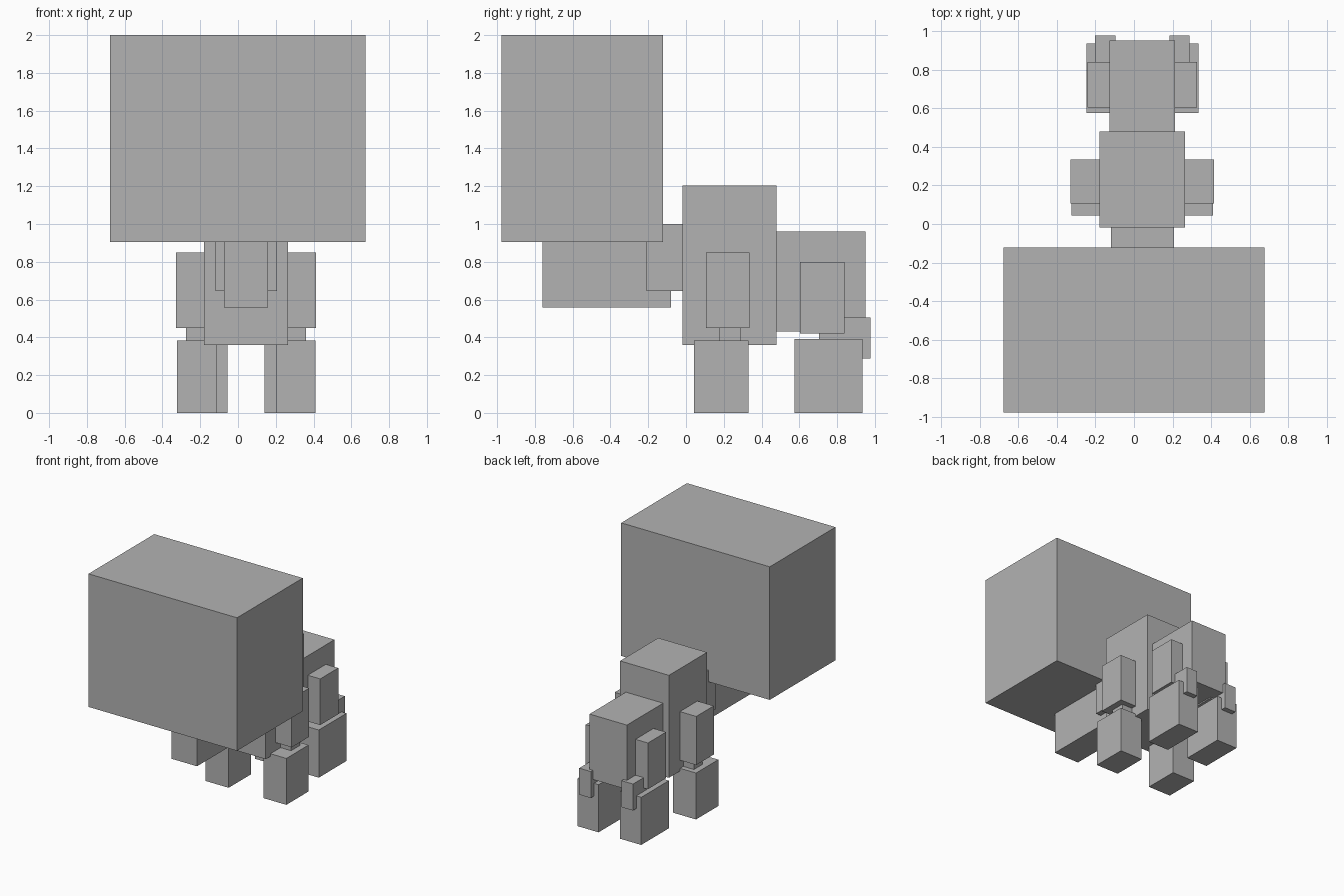
import bpy

if "Cube" in bpy.data.objects:
    bpy.data.objects.remove(bpy.data.objects["Cube"])

grey = bpy.data.materials.new("plain grey")
grey.diffuse_color = (0.45, 0.45, 0.45, 1.0)
grey.use_nodes = True
grey.node_tree.nodes["Principled BSDF"].inputs["Base Color"].default_value = grey.diffuse_color

BODY_X = 0.043  # centre line of the body, slightly off the head's centre


def box(name, x, y, z):
    """Box from its (min, max) range on each axis."""
    bpy.ops.mesh.primitive_cube_add(size=1)
    ob = bpy.context.object
    ob.name = name
    ob.data.name = name
    for v in ob.data.vertices:
        v.co = [r[0] if c < 0 else r[1] for c, r in zip(v.co, (x, y, z))]
    ob.data.materials.append(grey)
    return ob


def body_box(name, half_width, y, z):
    """Box centred on the body's centre line."""
    return box(name, (BODY_X - half_width, BODY_X + half_width), y, z)


def leg_pair(name, inner, outer, y, z):
    """Left and right boxes mirrored about the body's centre line."""
    box(name + "_right", (BODY_X + inner, BODY_X + outer), y, z)
    box(name + "_left", (BODY_X - outer, BODY_X - inner), y, z)


# Head and jaw
box("head", (-0.677, 0.675), (-0.977, -0.122), (0.905, 2.0))
body_box("jaw", 0.116, (-0.76, -0.08), (0.557, 0.905))

# Neck and torso
body_box("neck", 0.163, (-0.21, -0.015), (0.645, 1.0))
body_box("chest", 0.222, (-0.018, 0.478), (0.36, 1.203))
body_box("hindquarters", 0.17, (0.478, 0.95), (0.43, 0.96))

# Front legs
leg_pair("front_upper_leg", 0.155, 0.371, (0.107, 0.335), (0.45, 0.85))
leg_pair("front_knee", 0.208, 0.318, (0.175, 0.29), (0.36, 0.47))
leg_pair("front_lower_leg", 0.158, 0.367, (0.043, 0.332), (0.0, 0.382))

# Back legs
leg_pair("back_upper_leg", 0.108, 0.283, (0.603, 0.838), (0.42, 0.80))
leg_pair("back_hock", 0.14, 0.245, (0.705, 0.977), (0.287, 0.505))
leg_pair("back_lower_leg", 0.098, 0.29, (0.575, 0.935), (0.0, 0.392))
